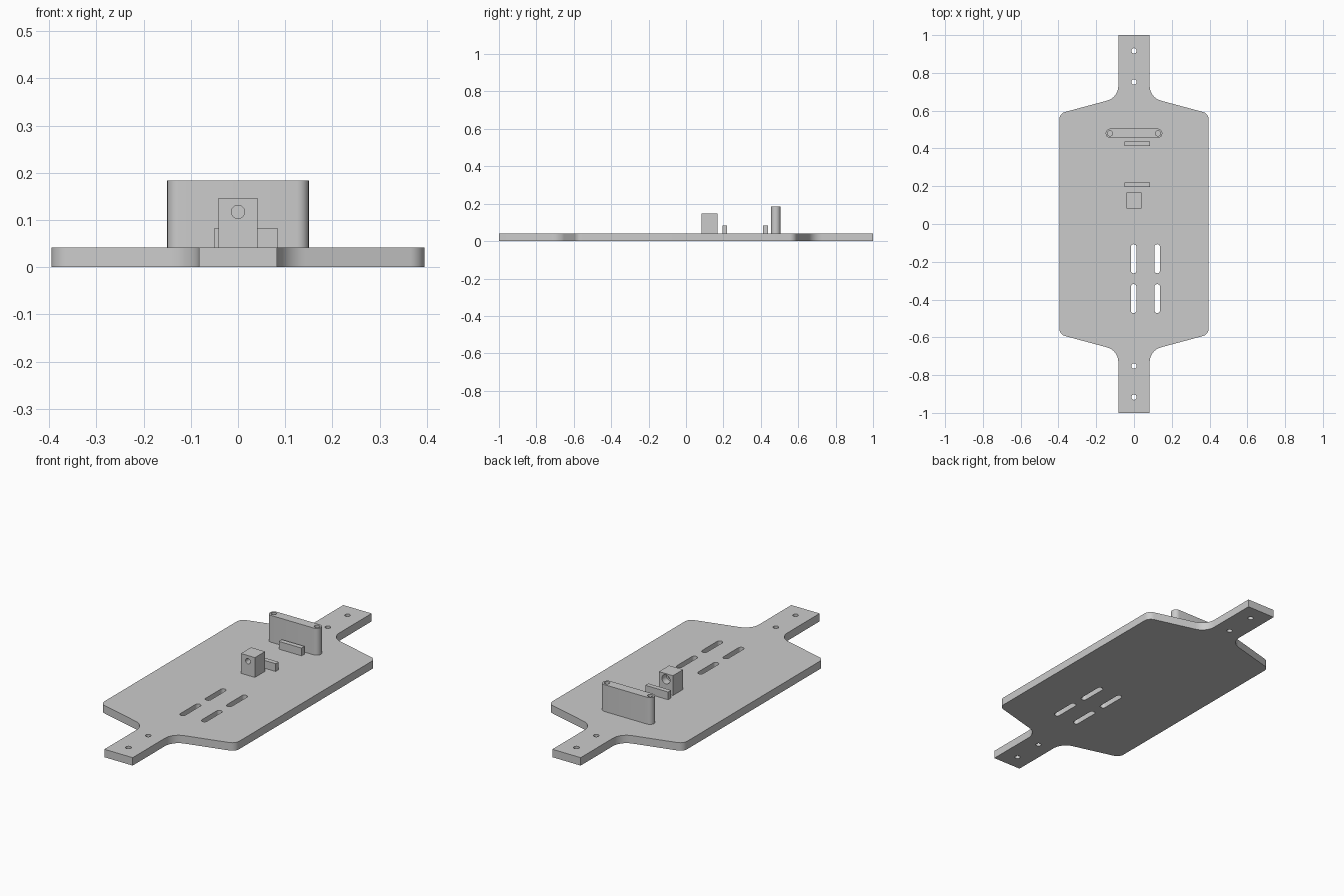
import bpy
import bmesh
from math import pi, cos, sin, tan, radians
from mathutils import Vector, Matrix

cube = bpy.data.objects.get("Cube")
if cube:
    bpy.data.objects.remove(cube)

grey = bpy.data.materials.new("plain_grey")
grey.use_nodes = True
colour = (0.6, 0.6, 0.6, 1)
grey.diffuse_color = colour
grey.node_tree.nodes["Principled BSDF"].inputs["Base Color"].default_value = colour

THICK = 0.042


def prism(name, outline, low, high, matrix=None):
    """Extrude a counter-clockwise outline from low to high."""
    bm = bmesh.new()
    face = bm.faces.new([bm.verts.new((x, y, low)) for x, y in outline])
    ext = bmesh.ops.extrude_face_region(bm, geom=[face], use_keep_orig=True)
    verts = [v for v in ext["geom"] if isinstance(v, bmesh.types.BMVert)]
    bmesh.ops.translate(bm, verts=verts, vec=(0, 0, high - low))
    if matrix:
        bm.transform(matrix)
    bmesh.ops.recalc_face_normals(bm, faces=bm.faces)
    mesh = bpy.data.meshes.new(name)
    bm.to_mesh(mesh)
    bm.free()
    mesh.materials.append(grey)
    obj = bpy.data.objects.new(name, mesh)
    bpy.context.collection.objects.link(obj)
    return obj


def rectangle(x0, x1, y0, y1):
    return [(x0, y0), (x1, y0), (x1, y1), (x0, y1)]


def capsule(cx, cy, dx, dy, radius, steps=12):
    """Slot outline whose end centres sit at +-(dx, dy); a circle if both are 0."""
    start = 0 if dy else -pi / 2
    points = []
    for side in (1, -1):
        for i in range(steps + (1 if dx or dy else 0)):
            a = start + pi * i / steps + (0 if side == 1 else pi)
            points.append((cx + side * dx + radius * cos(a),
                           cy + side * dy + radius * sin(a)))
    return points


def fillet(corners, steps=8):
    """Round each (x, y, radius) corner of a closed outline."""
    points = []
    for i, (x, y, r) in enumerate(corners):
        p = Vector((x, y))
        if r == 0:
            points.append(p)
            continue
        a = (Vector(corners[i - 1][:2]) - p).normalized()
        b = (Vector(corners[(i + 1) % len(corners)][:2]) - p).normalized()
        half = a.angle(b) / 2
        reach = r / tan(half)
        centre = p + (a + b).normalized() * (r / sin(half))
        first = (p + a * reach - centre).normalized()
        last = (p + b * reach - centre).normalized()
        for k in range(steps + 1):
            points.append(centre + first.slerp(last, k / steps).normalized() * r)
    return points


def cut(target, cutters):
    """Subtract the cutters, then discard them."""
    bpy.ops.object.select_all(action="DESELECT")
    bpy.context.view_layer.objects.active = target
    target.select_set(True)
    for c in cutters:
        c.hide_render = True
        mod = target.modifiers.new("cut", "BOOLEAN")
        mod.operation, mod.solver, mod.object = "DIFFERENCE", "EXACT", c
        bpy.ops.object.modifier_apply(modifier=mod.name)
        bpy.data.objects.remove(c)
    bpy.ops.object.shade_smooth_by_angle(angle=radians(30))


# Base plate with narrow end tabs, mirrored in both directions
quarter = [(0.395, 0.585, 0.04), (0.083, 0.669, 0.08), (0.083, 1, 0)]
right_side = [(x, -y, r) for x, y, r in reversed(quarter)] + quarter
outline = right_side + [(-x, -y, r) for x, y, r in right_side]
base_plate = prism("base_plate", fillet(outline), 0, THICK)

# Screw holes in the tabs and strap slots in the plate
openings = [capsule(0, y, 0, 0, 0.014) for y in (-0.917, -0.752, 0.752, 0.917)]
openings += [capsule(x, y, 0, 0.062, 0.015)
             for x in (-0.002, 0.123) for y in (-0.184, -0.395)]
cut(base_plate, [prism("cutter", o, -0.1, 0.1) for o in openings])

# Upright mounting wall with rounded ends and two blind screw holes
mount_wall = prism("mount_wall", capsule(0, 0.48, 0.125, 0, 0.025), THICK, 0.184)
cut(mount_wall, [prism("cutter", capsule(x, 0.48, 0, 0, 0.014), 0.08, 0.3)
                 for x in (-0.127, 0.127)])

# Low locating ribs
for name, y in (("rear_rib", 0.425), ("front_rib", 0.208)):
    prism(name, rectangle(-0.05, 0.084, y - 0.0125, y + 0.0125), THICK, 0.083)

# Pivot block with a through hole, widened at the back
pivot_block = prism("pivot_block", rectangle(-0.041, 0.041, 0.083, 0.168), THICK, 0.147)
turn = Matrix.Translation((0, 0, 0.117)) @ Matrix.Rotation(-pi / 2, 4, "X")
cut(pivot_block, [prism("cutter", capsule(0, 0, 0, 0, 0.014), 0, 0.3, turn),
                  prism("cutter", capsule(0, 0, 0, 0, 0.024), 0.13, 0.3, turn)])
